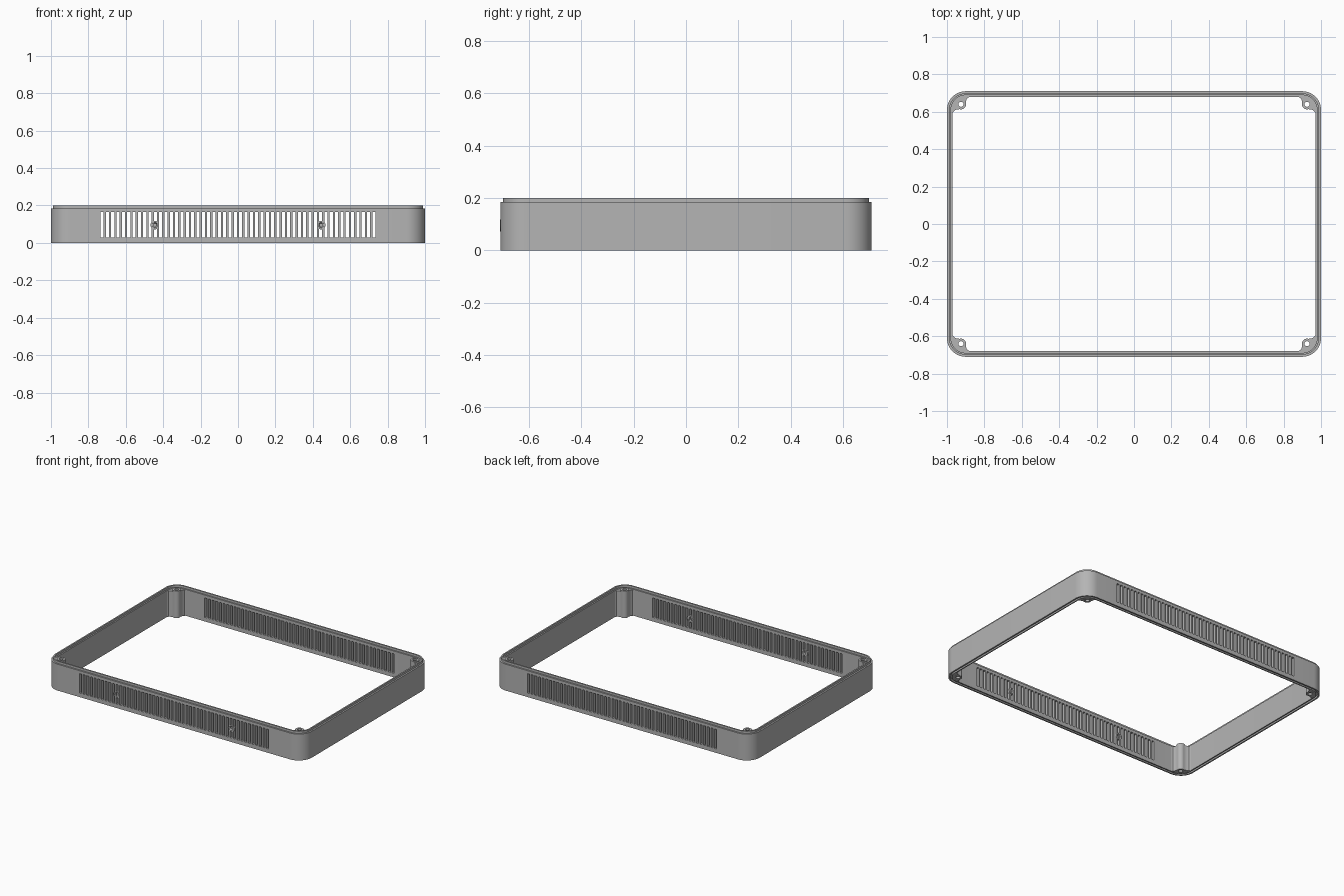
import bpy, bmesh, math
from mathutils import Matrix

if "Cube" in bpy.data.objects:
    bpy.data.objects.remove(bpy.data.objects["Cube"])

HX, HY, R = 1.0, 0.71, 0.1      # outer half sizes and corner radius
BODY_Z = 0.185

grey = bpy.data.materials.new("grey plastic")
grey.diffuse_color = (0.46, 0.46, 0.46, 1)
grey.use_nodes = True
grey.node_tree.nodes["Principled BSDF"].inputs["Base Color"].default_value = grey.diffuse_color


def finish(bm, name, smooth=True):
    bmesh.ops.recalc_face_normals(bm, faces=bm.faces[:])
    me = bpy.data.meshes.new(name)
    bm.to_mesh(me)
    bm.free()
    me.materials.append(grey)
    ob = bpy.data.objects.new(name, me)
    bpy.context.collection.objects.link(ob)
    if smooth:
        bpy.ops.object.select_all(action='DESELECT')
        ob.select_set(True)
        bpy.context.view_layer.objects.active = ob
        bpy.ops.object.shade_smooth_by_angle(angle=math.radians(30))
    return ob


def rounded_ring(d, seg=12):
    """Rounded rectangle inset by d."""
    pts = []
    for k, (sx, sy) in enumerate([(1, 1), (-1, 1), (-1, -1), (1, -1)]):
        for i in range(seg + 1):
            a = math.pi / 2 * (k + i / seg)
            pts.append((sx * (HX - R) + (R - d) * math.cos(a),
                        sy * (HY - R) + (R - d) * math.sin(a)))
    return pts


def bridge(bm, loops):
    """Skin a closed series of closed loops."""
    for a, b in zip(loops, loops[1:] + loops[:1]):
        for i in range(len(a)):
            j = (i + 1) % len(a)
            bm.faces.new((a[i], a[j], b[j], b[i]))


# Wall: stepped lip on top, matching groove underneath
profile = [(0, 0), (0, BODY_Z), (.011, BODY_Z), (.011, .2), (.021, .2),
           (.021, BODY_Z), (.03, BODY_Z), (.03, 0), (.022, 0),
           (.022, .015), (.010, .015), (.010, 0)]
bm = bmesh.new()
bridge(bm, [[bm.verts.new((x, y, z)) for x, y in rounded_ring(d)] for d, z in profile])
frame = finish(bm, "frame_wall", smooth=False)

# Vent slots through the front and back walls
SLOTS, PITCH, WIDTH, Z0, Z1 = 52, 0.0285, 0.0165, 0.028, 0.165
bm = bmesh.new()
for i in range(SLOTS):
    m = (Matrix.Translation(((i - (SLOTS - 1) / 2) * PITCH, 0, (Z0 + Z1) / 2))
         @ Matrix.Diagonal((WIDTH, 2, Z1 - Z0, 1)))
    bmesh.ops.create_cube(bm, size=1, matrix=m)
cutter = finish(bm, "slot_cutter", smooth=False)
mod = frame.modifiers.new("slots", 'BOOLEAN')
mod.operation, mod.solver, mod.object = 'DIFFERENCE', 'EXACT', cutter
bpy.ops.object.select_all(action='DESELECT')
bpy.context.view_layer.objects.active = frame
frame.select_set(True)
bpy.ops.object.modifier_apply(modifier=mod.name)
bpy.data.objects.remove(cutter)
bpy.ops.object.shade_smooth_by_angle(angle=math.radians(30))


def lathe(name, prof, matrix, seg=24):
    """Spin a closed (radius, height) profile into a tube."""
    bm = bmesh.new()
    bridge(bm, [[bm.verts.new((r * math.cos(2 * math.pi * i / seg),
                               r * math.sin(2 * math.pi * i / seg), h))
                 for i in range(seg)] for r, h in prof])
    bm.transform(matrix)
    return finish(bm, name)


# Corner screw posts with webs filling the space to the wall
PX, PY, PR, PH = 0.925, 0.64, 0.027, 0.0135
outer = [(HX - R + .0715 * math.cos(math.radians(a)),
          HY - R + .0715 * math.sin(math.radians(a))) for a in range(0, 91, 9)]
inner = [(PX + PR * math.cos(math.radians(a)),
          PY + PR * math.sin(math.radians(a))) for a in range(165, 286, 12)]
outline = ([(.9715, .594)] + outer + [(.879, .6815), (.890, .677), (.896, .667)]
           + inner + [(.952, .611), (.965, .605)])
# hole edge seen from the post centre, one point for each outline point
hole = []
for x, y in outline:
    a = math.atan2(y - PY, x - PX)
    hole.append((PX + (PR - .004) * math.cos(a), PY + (PR - .004) * math.sin(a)))
for sx in (-1, 1):
    for sy in (-1, 1):
        tag = ("back" if sy > 0 else "front") + ("_right" if sx > 0 else "_left")
        bm = bmesh.new()
        bridge(bm, [[bm.verts.new((sx * x, sy * y, z)) for x, y in pts]
                    for pts, z in ((outline, 0.001), (outline, .182), (hole, .182), (hole, 0.001))])
        finish(bm, "corner_web_" + tag)
        lathe("screw_post_" + tag, [(PR, 0), (PR, .19), (PH, .19), (PH, 0)],
              Matrix.Translation((sx * PX, sy * PY, 0)))

# Two screw bosses set in the front grille, recessed on both faces
for sx, tag in ((-1, "left"), (1, "right")):
    m = Matrix.Translation((sx * .445, -HY, .095)) @ Matrix.Rotation(-math.pi / 2, 4, 'X')
    lathe("grille_boss_" + tag,
          [(.023, -.001), (.023, .031), (.015, .031), (.010, .018),
           (.0005, .018), (.0005, .012), (.010, .012), (.015, -.001)], m)
